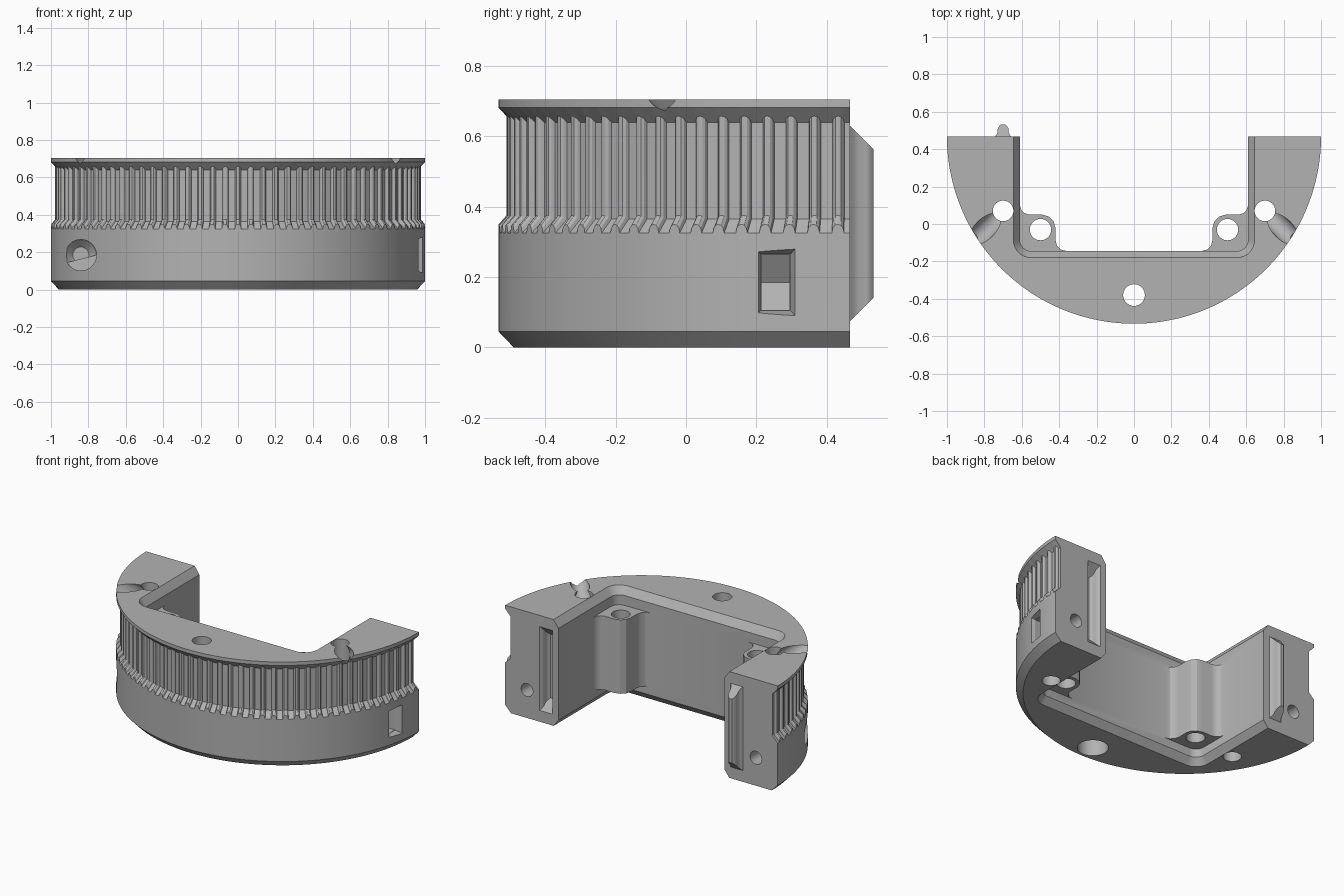
import bpy, bmesh, math
from math import sin, cos, pi
from mathutils import Vector

if "Cube" in bpy.data.objects:
    bpy.data.objects.remove(bpy.data.objects["Cube"])

grey = bpy.data.materials.new("plain grey")
grey.use_nodes = True
grey.diffuse_color = (0.45, 0.45, 0.45, 1)
grey.node_tree.nodes["Principled BSDF"].inputs["Base Color"].default_value = (0.45, 0.45, 0.45, 1)

BACK = 0.467      # plane of the split, also the axis of the drum
TOP = 0.705


def finish(name, bm):
    bmesh.ops.recalc_face_normals(bm, faces=bm.faces)
    mesh = bpy.data.meshes.new(name)
    bm.to_mesh(mesh)
    bm.free()
    mesh.materials.append(grey)
    ob = bpy.data.objects.new(name, mesh)
    bpy.context.collection.objects.link(ob)
    return ob


def loft(name, rings):
    """Closed solid through rings of equal length, capped at both ends."""
    bm = bmesh.new()
    vs = [[bm.verts.new(p) for p in ring] for ring in rings]
    n = len(vs[0])
    for a, b in zip(vs, vs[1:]):
        for i in range(n):
            j = (i + 1) % n
            bm.faces.new((a[i], a[j], b[j], b[i]))
    bm.faces.new(vs[0])
    bm.faces.new(vs[-1])
    return finish(name, bm)


def rod(name, start, end, r1, r2=None, sides=40):
    """Cylinder or cone between two points."""
    a, b = Vector(start), Vector(end)
    d = b - a
    bm = bmesh.new()
    bmesh.ops.create_cone(bm, cap_ends=True, segments=sides, radius1=r1,
                          radius2=r1 if r2 is None else r2, depth=d.length)
    bmesh.ops.rotate(bm, verts=bm.verts, matrix=Vector((0, 0, 1)).rotation_difference(d).to_matrix())
    bmesh.ops.translate(bm, verts=bm.verts, vec=(a + b) / 2)
    return finish(name, bm)


def combine(tool, operation="DIFFERENCE"):
    mod = body.modifiers.new("combine", "BOOLEAN")
    mod.operation = operation
    mod.solver = "EXACT"
    mod.object = tool
    bpy.context.view_layer.objects.active = body
    bpy.ops.object.modifier_apply(modifier=mod.name)
    bpy.data.objects.remove(tool)


# Half drum with rounded ribs between two flanges
TEETH = 45
RIB = [(-0.5, 0), (-0.25, 0), (-0.21, 0.55), (-0.12, 0.9), (0, 1), (0.12, 0.9), (0.21, 0.55), (0.25, 0)]
steps = [(k + 0.5 + f, b) for k in range(TEETH) for f, b in RIB] + [(TEETH, 0)]


def drum_profile(b):
    rib = 0.96 + 0.018 * b
    return [(0, 0.957), (0.045, 1), (0.325 + 0.025 * b, 1), (0.365 + 0.01 * b, rib),
            (0.64 + 0.018 * b, rib), (0.682, 1), (TOP, 1)]


columns = []
for k, b in steps:
    a = pi + pi * k / TEETH
    columns.append([(r * cos(a), BACK + r * sin(a), z) for z, r in drum_profile(b)])
body = loft("half_pulley", [list(ring) for ring in zip(*columns)])


# Open channel with rounded corners and flared top and bottom rims
def channel(d, z):
    x, y, r = 0.61 + d, -0.145 - d, 0.06 + d
    pts = [(x, 1, z)]
    for side, first in ((1, 0), (-1, 1)):
        for i in range(9):
            t = pi / 2 * (8 - i if first else i) / 8
            pts.append((side * (x - r + r * cos(t)), y + r - r * sin(t), z))
    return pts + [(-x, 1, z)]


combine(loft("channel_cutter", [channel(0.042, -0.01), channel(0, 0.045),
                                channel(0, 0.655), channel(0.042, TOP + 0.01)]))

# Screw bosses in the channel corners
BOSS = [(0.66, 0.1), (0.61, 0.1), (0.602, 0.075), (0.585, 0.058), (0.56, 0.05), (0.49, 0.05),
        (0.455, 0.04), (0.43, 0.015), (0.42, -0.02), (0.42, -0.085), (0.412, -0.115),
        (0.393, -0.136), (0.36, -0.145), (0.36, -0.18), (0.66, -0.18)]
for s in (1, -1):
    combine(loft("corner_boss", [[(s * x, y, z) for x, y in BOSS] for z in (0.1, 0.59)]), "UNION")
    combine(rod("boss_hole", (s * 0.5, -0.03, 0.02), (s * 0.5, -0.03, 0.68), 0.057))

# Vertical holes and sloping wire grooves on the top of the arms
for s in (1, -1):
    combine(rod("arm_hole", (s * 0.7, 0.07, -0.1), (s * 0.7, 0.07, 0.8), 0.055))
    combine(rod("sloping_groove", (s * 0.7, 0.07, 0.62), (s * 0.86, -0.09, 0.76), 0.055))

# Centre hole with a wide seat underneath
combine(rod("centre_hole", (0, -0.38, -0.1), (0, -0.38, 0.8), 0.058))
combine(rod("centre_seat", (0, -0.38, -0.1), (0, -0.38, 0.12), 0.092))

# Clamp screw: through hole on one arm, blind hole and nut pocket on the other
Z = 0.185
combine(rod("screw_hole", (-0.84, -0.4, Z), (-0.84, 0.6, Z), 0.043))
combine(rod("screw_head_seat", (-0.84, -0.4, Z), (-0.84, 0.06, Z), 0.083))
combine(rod("screw_head_cone", (-0.84, 0.059, Z), (-0.84, 0.1, Z), 0.083, 0.043))
combine(rod("blind_screw_hole", (0.84, 0.1, Z), (0.84, 0.6, Z), 0.043))


def window(x, y0, y1, half):
    return [(x, y0, Z - half), (x, y1, Z - half), (x, y1, Z + half), (x, y0, Z + half)]


combine(loft("nut_pocket", [[(0.76, y, Z), (0.81, y, Z - 0.078), (1.1, y, Z - 0.078),
                             (1.1, y, Z + 0.078), (0.81, y, Z + 0.078)] for y in (0.215, 0.295)]))
combine(loft("nut_pocket_rim", [window(0.945, 0.213, 0.297, 0.08), window(1.03, 0.185, 0.323, 0.109)]))


# Locating tongue on one arm and its matching socket in the other
def tongue(name, x, direction, slack):
    rings = []
    for d, w in ((-0.04, 0.045), (0, 0.045), (0.01, 0.036), (0.022, 0.03),
                 (0.045, 0.028), (0.058, 0.02), (0.066, 0.01)):
        w, y = w + slack, BACK + direction * d
        low = 0.075 + max(d, 0)
        rings.append([(x - w, y, low), (x + w, y, low), (x + w, y, TOP - low), (x - w, y, TOP - low)])
    return loft(name, rings)


combine(tongue("tongue", -0.7, 1, 0), "UNION")
combine(tongue("socket", 0.7, -1, 0.004))

bpy.ops.object.select_all(action="DESELECT")
body.select_set(True)
bpy.context.view_layer.objects.active = body
bpy.ops.object.shade_smooth_by_angle(angle=math.radians(28))
